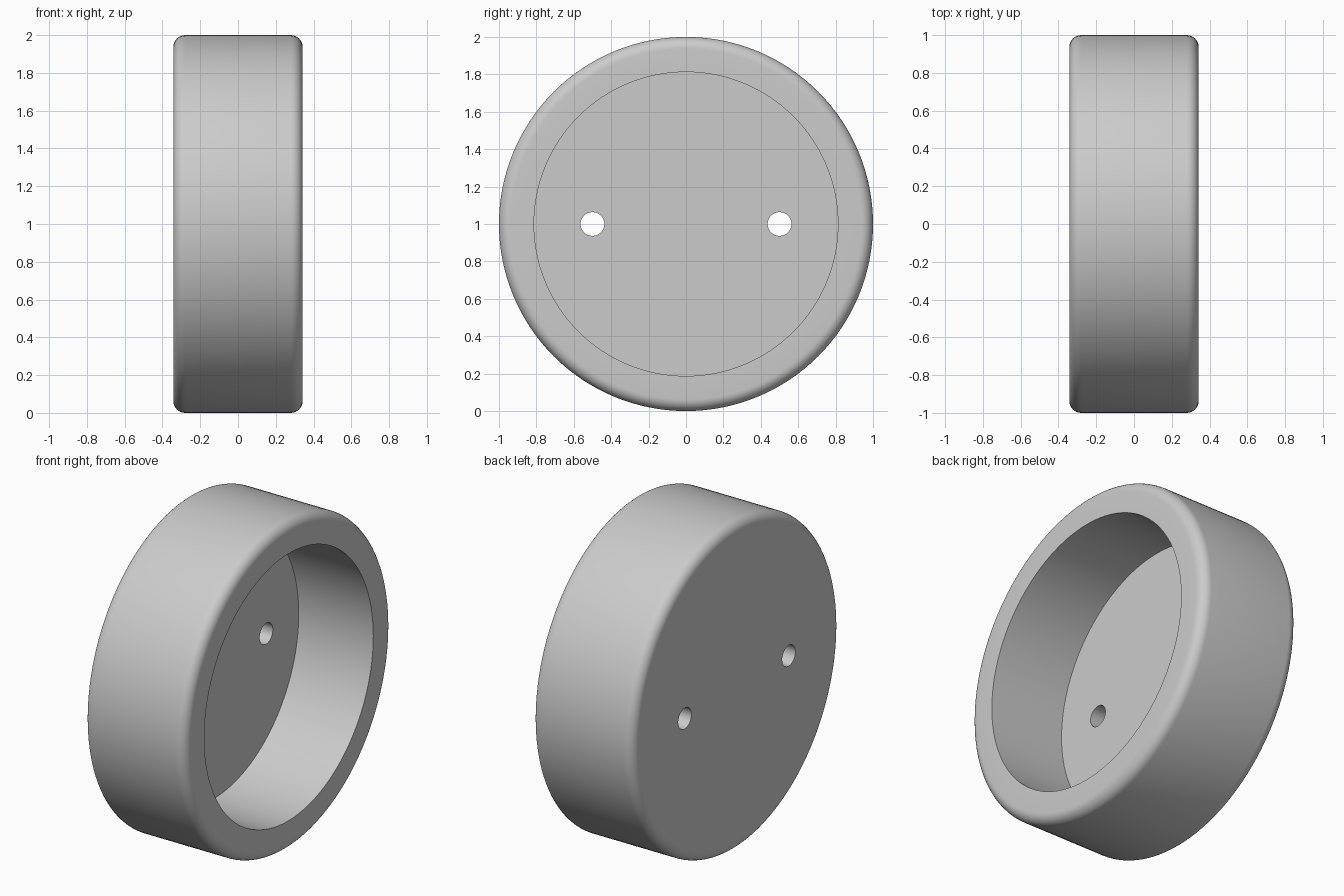
import bpy, bmesh
from math import sin, cos, pi
from mathutils import Matrix, Vector

if "Cube" in bpy.data.objects:
    bpy.data.objects.remove(bpy.data.objects["Cube"])

RADIUS, INNER, HALF, FILLET = 1.0, 0.8125, 0.342, 0.0625
FLOOR_X, HOLE_R, HOLE_Y = -0.16, 0.0635, 0.5
SEGMENTS, ARC = 128, 8

grey = bpy.data.materials.new("light_grey")
grey.use_nodes = True
colour = (0.6, 0.6, 0.6, 1)
grey.diffuse_color = colour
grey.node_tree.nodes["Principled BSDF"].inputs["Base Color"].default_value = colour


def rounded_corner(side):
    """Quarter arc as (x, radius) points, from the flat face to the rim wall."""
    return [(side * (HALF - FILLET + FILLET * cos(t)), RADIUS - FILLET + FILLET * sin(t))
            for t in (pi / 2 * i / ARC for i in range(ARC + 1))]


# Cup: closed on the left out of the profile, open toward +x
profile = rounded_corner(-1) + rounded_corner(1)[::-1] + [(HALF, INNER), (FLOOR_X, INNER)]
bm = bmesh.new()
rings = []
for x, r in profile:
    rings.append([bm.verts.new((x, r * cos(a), 1 + r * sin(a)))
                  for a in (2 * pi * i / SEGMENTS for i in range(SEGMENTS))])
for a, b in zip(rings, rings[1:]):
    for i in range(SEGMENTS):
        j = (i + 1) % SEGMENTS
        bm.faces.new((a[i], a[j], b[j], b[i]))
bm.faces.new(rings[0])
bm.faces.new(rings[-1])
bmesh.ops.recalc_face_normals(bm, faces=bm.faces)
mesh = bpy.data.meshes.new("round_cup")
bm.to_mesh(mesh)
bm.free()
mesh.materials.append(grey)
cup = bpy.data.objects.new("round_cup", mesh)
bpy.context.collection.objects.link(cup)

# Two round holes drilled through the floor
bm = bmesh.new()
for side in (-1, 1):
    place = Matrix.Translation(Vector((-HALF, side * HOLE_Y, 1))) @ Matrix.Rotation(pi / 2, 4, "Y")
    bmesh.ops.create_cone(bm, cap_ends=True, segments=48, radius1=HOLE_R, radius2=HOLE_R,
                          depth=0.6, matrix=place)
cutter_mesh = bpy.data.meshes.new("hole_cutter")
bm.to_mesh(cutter_mesh)
bm.free()
cutter_mesh.materials.append(grey)
cutter = bpy.data.objects.new("hole_cutter", cutter_mesh)
bpy.context.collection.objects.link(cutter)
cutter.hide_render = True

drill = cup.modifiers.new("floor_holes", "BOOLEAN")
drill.operation = "DIFFERENCE"
drill.solver = "EXACT"
drill.object = cutter

bpy.ops.object.select_all(action="DESELECT")
bpy.context.view_layer.objects.active = cup
cup.select_set(True)
bpy.ops.object.modifier_apply(modifier=drill.name)
bpy.data.objects.remove(cutter)
bpy.ops.object.shade_smooth_by_angle(angle=pi / 6)
